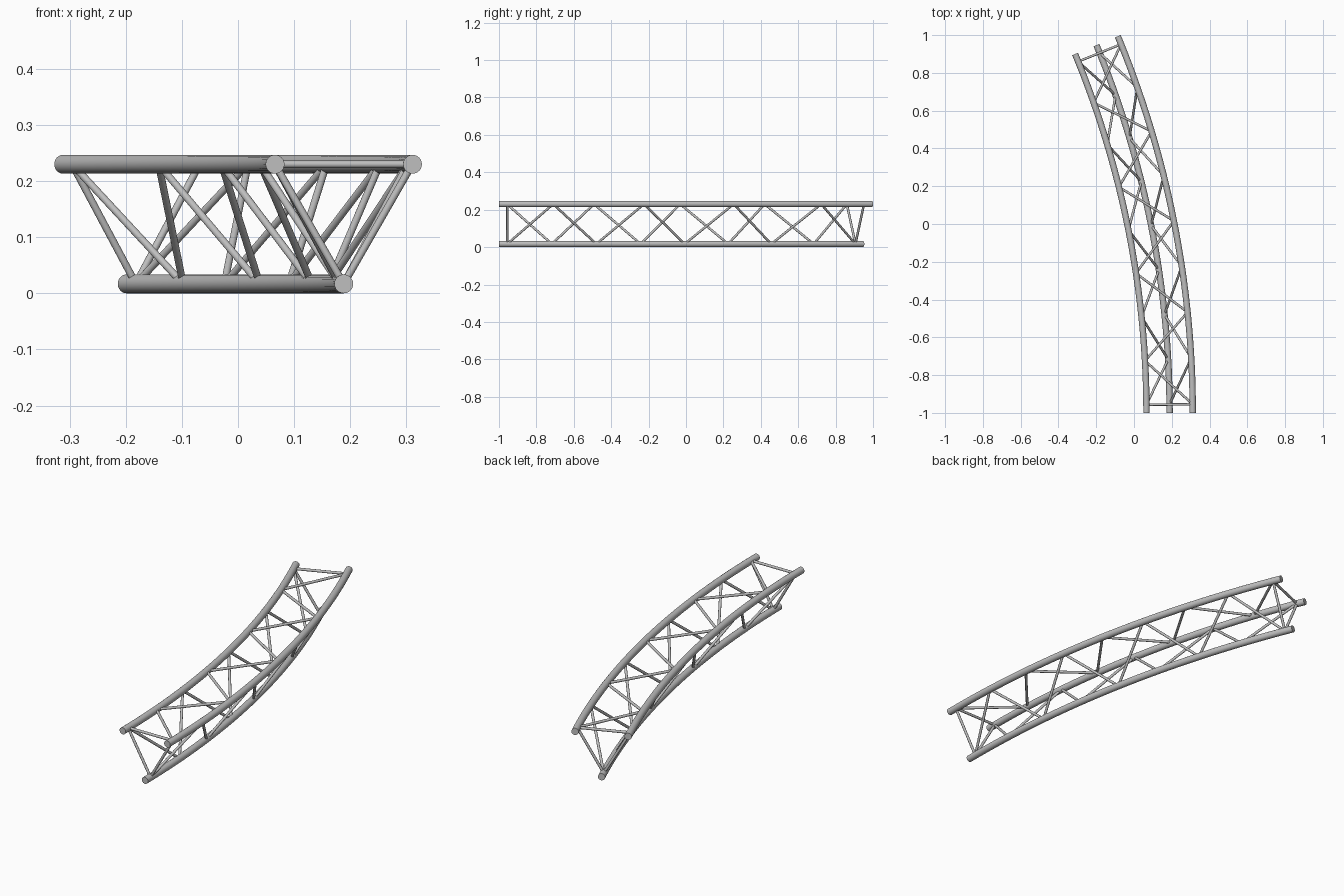
import bpy
import bmesh
from math import sin, cos, pi, radians
from mathutils import Vector, Matrix

cube = bpy.data.objects.get("Cube")
if cube:
    bpy.data.objects.remove(cube, do_unlink=True)

# Curved truss: three chords swept about a shared vertical axis
AXIS = Vector((-4.899, -1.0, 0.0))
ARC = radians(22.5)
CHORD_R = 0.0168
BRACE_R = 0.0065
BAYS = 8
MARGIN = radians(0.5)
CHORDS = {"inner": (4.965, 0.230), "outer": (5.21, 0.230), "bottom": (5.0875, 0.0168)}

metal = bpy.data.materials.new("brushed_aluminium")
metal.use_nodes = True
GREY = (0.52, 0.52, 0.52, 1.0)
metal.diffuse_color = GREY
metal.node_tree.nodes["Principled BSDF"].inputs["Base Color"].default_value = GREY


def chord_point(name, angle):
    radius, z = CHORDS[name]
    return AXIS + Vector((radius * cos(angle), radius * sin(angle), z))


def finish(bm, name):
    bmesh.ops.recalc_face_normals(bm, faces=bm.faces)
    mesh = bpy.data.meshes.new(name)
    bm.to_mesh(mesh)
    bm.free()
    mesh.materials.append(metal)
    obj = bpy.data.objects.new(name, mesh)
    bpy.context.collection.objects.link(obj)
    bpy.ops.object.select_all(action="DESELECT")
    obj.select_set(True)
    bpy.context.view_layer.objects.active = obj
    bpy.ops.object.shade_smooth_by_angle(angle=radians(40))


def make_chord(name, steps=32, sides=24):
    # Rings cut square to the arc, with flat end caps
    bm = bmesh.new()
    rings = []
    for i in range(steps + 1):
        a = ARC * i / steps
        centre = chord_point(name, a)
        out = Vector((cos(a), sin(a), 0))
        ring = []
        for j in range(sides):
            t = 2 * pi * j / sides
            offset = out * cos(t) + Vector((0, 0, sin(t)))
            ring.append(bm.verts.new(centre + offset * CHORD_R))
        rings.append(ring)
    for r0, r1 in zip(rings, rings[1:]):
        for j in range(sides):
            k = (j + 1) % sides
            bm.faces.new((r0[j], r0[k], r1[k], r1[j]))
    bm.faces.new(rings[0])
    bm.faces.new(rings[-1])
    finish(bm, name + "_chord")


def add_rod(bm, p, q):
    d = q - p
    turn = d.to_track_quat("Z", "Y").to_matrix().to_4x4()
    bmesh.ops.create_cone(bm, cap_ends=True, segments=16, radius1=BRACE_R,
                          radius2=BRACE_R, depth=d.length,
                          matrix=Matrix.Translation((p + q) / 2) @ turn)


def node(name, i):
    return chord_point(name, MARGIN + (ARC - 2 * MARGIN) * i / BAYS)


def make_lacing(name, even, odd):
    # Zigzag that alternates between two chords
    bm = bmesh.new()
    for i in range(BAYS):
        a, b = (even, odd) if i % 2 == 0 else (odd, even)
        add_rod(bm, node(a, i), node(b, i + 1))
    finish(bm, name)


def make_frame(name, i):
    # Closing triangle at one end
    bm = bmesh.new()
    for a, b in (("inner", "outer"), ("outer", "bottom"), ("bottom", "inner")):
        add_rod(bm, node(a, i), node(b, i))
    finish(bm, name)


for chord in CHORDS:
    make_chord(chord)

make_lacing("top_lacing", "outer", "inner")
make_lacing("inner_side_lacing", "inner", "bottom")
make_lacing("outer_side_lacing", "bottom", "outer")
make_frame("front_end_frame", 0)
make_frame("back_end_frame", BAYS)
